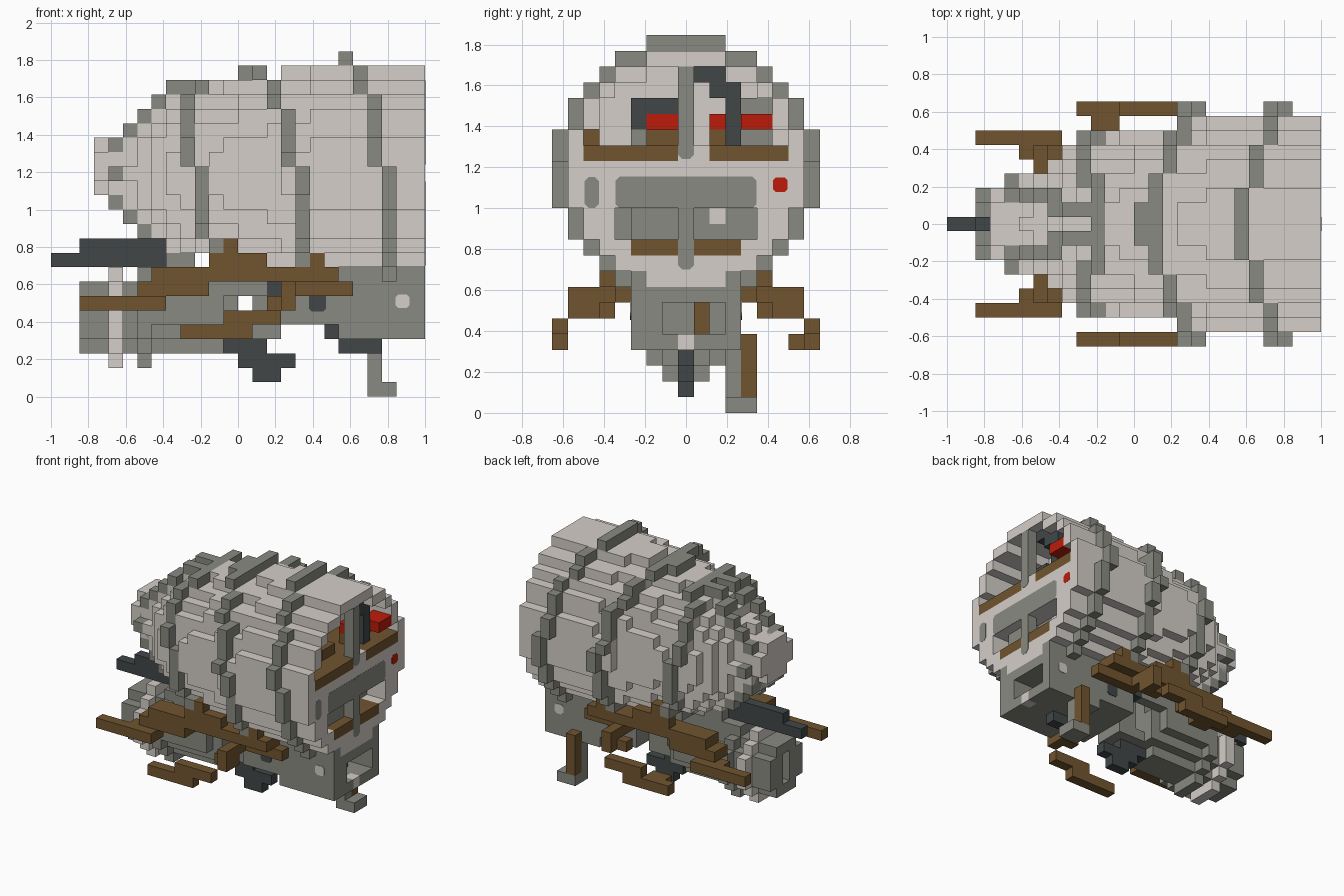
import bpy
import bmesh
from math import hypot

cube = bpy.data.objects.get("Cube")
if cube:
    bpy.data.objects.remove(cube)

V = 1 / 13          # edge of one block
MID = 15.5          # hull axis height in blocks


def material(name, *rgb):
    m = bpy.data.materials.new(name)
    m.use_nodes = True
    m.diffuse_color = (*rgb, 1)
    m.node_tree.nodes["Principled BSDF"].inputs["Base Color"].default_value = (*rgb, 1)
    return m


PALE = material("pale_grey", .66, .62, .58)
GREY = material("mid_grey", .25, .255, .22)
DARK = material("dark_slate", .052, .062, .064)
BROWN = material("brown", .165, .09, .028)
RED = material("red", .5, .012, .003)


def box(i0, i1, d0, d1, k0, k1):
    """Inclusive range of block cells: along x, across y, up z."""
    return {(i, d, k) for i in range(i0, i1 + 1)
            for d in range(d0, d1 + 1) for k in range(k0, k1 + 1)}


def both(cells):
    return cells | {(i, -d, k) for i, d, k in cells}


def make(name, bm, mat):
    me = bpy.data.meshes.new(name)
    bm.to_mesh(me)
    bm.free()
    me.materials.append(mat)
    ob = bpy.data.objects.new(name, me)
    bpy.context.collection.objects.link(ob)


def blocks(name, cells, mat):
    """Outer skin of a set of block cells."""
    bm = bmesh.new()
    for c in cells:
        for axis in range(3):
            for side in (0, 1):
                n = list(c)
                n[axis] += 2 * side - 1
                if tuple(n) in cells:
                    continue
                u, w = (axis + 1) % 3, (axis + 2) % 3
                corners = []
                for a, b in ((0, 0), (1, 0), (1, 1), (0, 1)):
                    p = list(c)
                    p[axis] += side
                    p[u] += a
                    p[w] += b
                    corners.append(bm.verts.new((p[0] * V - 1, (p[1] - .5) * V, p[2] * V)))
                bm.faces.new(corners if side else corners[::-1])
    bmesh.ops.remove_doubles(bm, verts=bm.verts, dist=.001)
    bmesh.ops.dissolve_limit(bm, angle_limit=.01, verts=bm.verts, edges=bm.edges)
    make(name, bm, mat)


def plate(name, mat, axis, at, u, w, hu, hw, cut):
    """Thin plate with clipped corners, facing along x (0) or y (1)."""
    bm = bmesh.new()
    ring = [(hu, hw - cut), (hu - cut, hw), (cut - hu, hw), (-hu, hw - cut),
            (-hu, cut - hw), (cut - hu, -hw), (hu - cut, -hw), (hu, cut - hw)]
    loops = []
    for off in (-.004, .004):
        pts = [(at + off, u + a, w + b) if axis == 0 else (u + a, at + off, w + b) for a, b in ring]
        loops.append([bm.verts.new(p) for p in pts])
    bm.faces.new(loops[0])
    bm.faces.new(loops[1])
    for n in range(8):
        m = (n + 1) % 8
        bm.faces.new((loops[0][n], loops[0][m], loops[1][m], loops[1][n]))
    bmesh.ops.recalc_face_normals(bm, faces=bm.faces)
    make(name, bm, mat)


# Egg-shaped hull, swelling steadily toward the +x end
TAIL = 3
RADII = [2.45, 2.45, 3.05, 3.95, 4.8, 5.3, 5.7, 5.95, 6.15,
         6.35, 6.5, 6.65, 6.85, 7.1, 7.2, 7.3, 7.4]


def radius(i):
    return RADII[i - TAIL] if i - TAIL < len(RADII) else 7.45


def disc(i, r, mid=MID):
    return {(i, d, k) for d in range(-9, 10) for k in range(26)
            if hypot(d, k + .5 - mid) < r}


hull = set()
for i in range(TAIL, 26):
    hull |= disc(i, radius(i), 16 if i == TAIL else MID)

# Cockpit window with a brown floor, and lower intake
window = box(21, 25, -6, 6, 17, 17) | box(21, 25, -5, 5, 18, 19)
window |= box(21, 25, -4, 4, 20, 20) | box(21, 25, -2, 2, 21, 21)
sill = box(21, 25, -6, 6, 16, 16) - box(25, 25, 0, 1, 16, 16)
intake = box(23, 25, -4, 4, 11, 12)
ledge = box(23, 25, -3, 3, 10, 10)
solid = set(hull)
blocks("hull", hull - window - sill - intake - ledge, PALE)


# Raised bands that lean back toward the top
def band(steps):
    cells = set()
    for k in range(26):
        i = next(col for low, col in steps if k >= low)
        cells |= {c for c in disc(i, radius(i) + 1) if c[2] == k}
    return cells - solid


blocks("front_band", band([(23, 20), (21, 21), (16, 22), (0, 23)]), GREY)
blocks("middle_band", band([(22, 14), (20, 15), (16, 16), (0, 17)]) | box(13, 13, -1, 1, 22, 22), GREY)
blocks("rear_band", band([(21, 10), (16, 9), (11, 10), (0, 11)]), GREY)

# Ring behind the tail tip, with ribs closing in toward the rear band
ring = {c for c in disc(4, 3.15) if 13 <= c[2] <= 17}
ribs = set()
for i, near, far in ((5, 2, 3), (6, 2, 2), (7, 1, 2), (8, 1, 1), (9, 1, 1)):
    ribs |= {c for c in disc(i, radius(i) + 1)
             if near <= abs(c[1]) <= far and abs(c[2] - 15) > 2 and c[2] != 10}
blocks("tail_ribs", (ribs - solid) | ring, GREY)

# Window contents
blocks("window_sill", sill, BROWN)
blocks("floor_boxes", box(22, 23, -6, -6, 17, 17) | box(23, 23, -2, -1, 17, 17) | box(23, 23, 2, 2, 17, 17), BROWN)
blocks("left_console", box(21, 22, -2, -1, 18, 18), RED)
blocks("right_console", box(23, 23, 2, 2, 18, 18) | box(24, 25, 4, 5, 18, 18), RED)
blocks("control_frame", box(21, 22, -3, -1, 19, 19) | box(22, 22, -3, -3, 18, 18), DARK)
blocks("control_lever", box(24, 24, 3, 3, 17, 20) | box(24, 24, 2, 2, 20, 21) | box(24, 24, 1, 1, 21, 21), DARK)
blocks("console_base", box(22, 23, 4, 5, 17, 17) | box(22, 22, 4, 5, 19, 19) | box(22, 22, -3, -3, 17, 17), GREY)

# Intake contents and end-face trim
grate = box(23, 23, -4, 4, 11, 12) - box(23, 23, 2, 2, 12, 12)
blocks("intake_back", grate | box(24, 24, -3, -1, 11, 12), GREY)
blocks("intake_gap", box(23, 23, 2, 2, 12, 12), PALE)
blocks("intake_ledge", ledge, BROWN)
plate("face_panel", GREY, 0, .997, 0, 1.077, .345, .077, .02)
plate("face_vent", GREY, 0, .997, -.46, 1.077, .035, .075, .02)
plate("face_lamp", RED, 0, .997, .46, 1.115, .036, .036, .015)
blocks("window_post", box(25, 25, 0, 0, 17, 21), GREY)
plate("window_post_trim", GREY, 0, .998, 0, 1.465, .038, .225, .02)
blocks("intake_post", box(25, 25, 0, 0, 10, 12), GREY)
plate("intake_post_trim", GREY, 0, .998, 0, .925, .038, .225, .02)

# Chassis under the wide end
chassis = box(16, 25, -3, 3, 5, 8) | box(20, 25, -3, 3, 4, 4)
chassis -= box(22, 25, -1, 2, 5, 6) | box(25, 25, 0, 0, 4, 4) | solid
blocks("chassis", chassis, GREY)
blocks("chassis_core", box(23, 23, 1, 1, 5, 6), BROWN)
blocks("chassis_lip", box(25, 25, 0, 0, 4, 4), PALE)
for side, y in (("right", -3.5 * V), ("left", 3.5 * V)):
    plate(side + "_chassis_stud", PALE, 1, y, .88, .51, .037, .037, .015)
    plate(side + "_chassis_port", DARK, 1, y, .425, .505, .045, .05, .015)
blocks("chassis_strut", box(14, 15, -1, 1, 4, 8) | box(12, 13, -1, 1, 4, 4), GREY)
blocks("side_spars", both(box(11, 14, 3, 3, 7, 7)), GREY)
blocks("strut_clamp", box(15, 15, -3, 3, 7, 7), DARK)

# Round barrel with one pale and one grey collar
barrel = set()
for i in range(2, 13):
    barrel |= disc(i, 2.55, 5.5)
barrel -= box(2, 3, 0, 0, 4, 6) | box(12, 12, -3, 3, 3, 3)
collar = disc(4, 3.55, 5.5)
blocks("barrel", (barrel - collar) | disc(6, 3.55, 5.5), GREY)
blocks("barrel_collar", collar, PALE)
blocks("barrel_fins", both(box(7, 11, 3, 3, 5, 6)), GREY)
blocks("barrel_mount", box(7, 12, -1, 1, 8, 8), GREY)

# Dark rods and hooks
blocks("tail_rod", box(0, 1, 0, 0, 9, 9) | box(2, 7, 0, 0, 9, 10), DARK)
blocks("lower_hook", box(12, 14, 0, 0, 3, 3) | box(13, 16, 0, 0, 2, 2) | box(14, 15, 0, 0, 1, 1), DARK)
blocks("front_hook", box(19, 19, 0, 0, 4, 4) | box(20, 22, 0, 0, 3, 3), DARK)

# Brown side rails and arms
rail = box(7, 16, 4, 5, 8, 8) | box(17, 19, 5, 5, 8, 8) | box(6, 10, 4, 5, 7, 7)
rail |= box(16, 20, 4, 4, 7, 7) | box(11, 14, 5, 5, 9, 9) | box(12, 12, 5, 5, 10, 10)
rail |= box(18, 18, 5, 5, 9, 9) | box(17, 19, 4, 4, 8, 8)
blocks("side_rails", both(rail) - solid, BROWN)
rear_arm = box(2, 7, 6, 6, 6, 6) | box(5, 7, 5, 5, 6, 6) | box(6, 7, 5, 5, 7, 7)
blocks("rear_arms", both(rear_arm), BROWN)
side_arm = box(16, 16, 5, 7, 7, 7) | box(15, 16, 6, 6, 6, 6) | box(16, 16, 7, 7, 6, 6)
side_arm |= box(12, 15, 8, 8, 5, 5) | box(9, 13, 8, 8, 4, 4)
blocks("side_arms", both(side_arm) | box(10, 11, 7, 7, 4, 4), BROWN)

# Single leg
blocks("leg", box(22, 22, 3, 3, 0, 4) | box(22, 23, 3, 4, 0, 0), GREY)
blocks("leg_brace", box(22, 22, 4, 4, 1, 4), BROWN)
